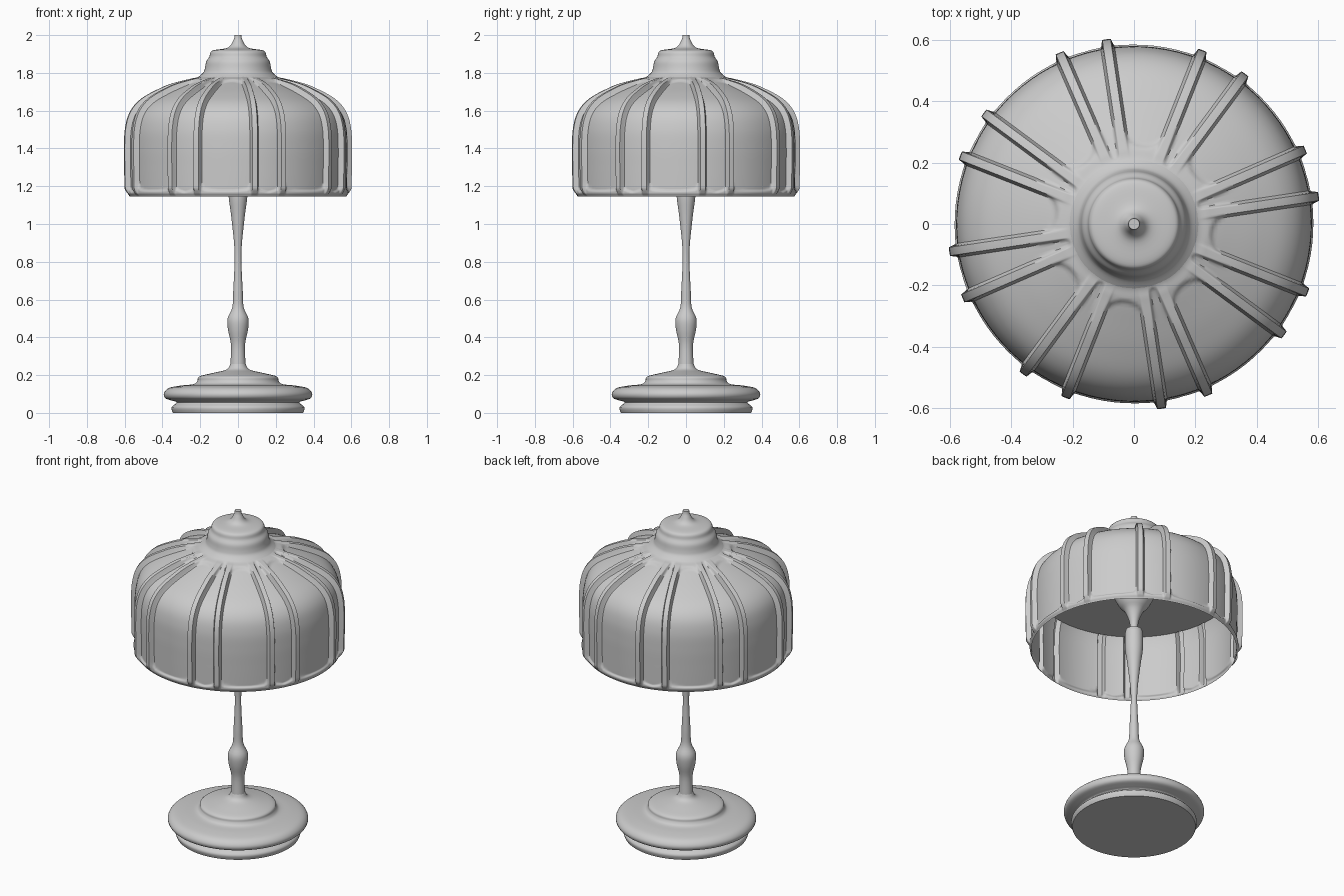
import bpy, bmesh, math
from mathutils import Vector

if "Cube" in bpy.data.objects:
    bpy.data.objects.remove(bpy.data.objects["Cube"])

grey = bpy.data.materials.new("plain grey")
grey.use_nodes = True
colour = (0.6, 0.6, 0.6, 1)
grey.diffuse_color = colour
grey.node_tree.nodes["Principled BSDF"].inputs["Base Color"].default_value = colour


def smooth_path(points, steps):
    """Catmull-Rom curve through (radius, height) points."""
    pts = [Vector(p) for p in points]
    pts = [pts[0]] + pts + [pts[-1]]
    out = []
    for a, b, c, d in zip(pts, pts[1:], pts[2:], pts[3:]):
        for k in range(steps):
            t = k / steps
            out.append(0.5 * (2 * b + (c - a) * t + (2 * a - 5 * b + 4 * c - d) * t * t
                              + (3 * b - a - 3 * c + d) * t ** 3))
    return out + [pts[-1]]


def grid_object(name, rows, angle):
    """Skin closed rings of points into one smooth-shaded object."""
    bm = bmesh.new()
    rings = [[bm.verts.new(p) for p in row] for row in rows]
    for low, high in zip(rings, rings[1:]):
        n = len(low)
        for i in range(n):
            j = (i + 1) % n
            bm.faces.new((low[i], low[j], high[j], high[i]))
    bmesh.ops.remove_doubles(bm, verts=bm.verts, dist=1e-5)
    mesh = bpy.data.meshes.new(name)
    bm.to_mesh(mesh)
    bm.free()
    mesh.materials.append(grey)
    obj = bpy.data.objects.new(name, mesh)
    bpy.context.collection.objects.link(obj)
    bpy.ops.object.select_all(action="DESELECT")
    obj.select_set(True)
    bpy.context.view_layer.objects.active = obj
    bpy.ops.object.shade_smooth_by_angle(angle=math.radians(angle))
    return obj


def lathe(name, points, steps=4, segments=72):
    turns = [math.tau * i / segments for i in range(segments)]
    rows = [[(max(p.x, 0) * math.cos(t), max(p.x, 0) * math.sin(t), p.y) for t in turns]
            for p in smooth_path(points, steps)]
    return grid_object(name, rows, 40)


# Turned foot, with a flat underside
lathe("foot_underside", [(0, 0), (0.345, 0)], 1)
lathe("foot", [(0.345, 0), (0.352, 0.03), (0.325, 0.055), (0.35, 0.065), (0.385, 0.078),
               (0.392, 0.105), (0.365, 0.132), (0.3, 0.145), (0.235, 0.152), (0.215, 0.17),
               (0.205, 0.193), (0.13, 0.212), (0.06, 0.23), (0.04, 0.26)])

# Slender baluster stem
lathe("stem", [(0.04, 0.26), (0.037, 0.36), (0.053, 0.44), (0.055, 0.5), (0.03, 0.56),
               (0.025, 0.65), (0.018, 0.8), (0.021, 0.9), (0.037, 1.05), (0.05, 1.15),
               (0.05, 1.25)])
lathe("stem_top", [(0.05, 1.25), (0.045, 1.27), (0, 1.27)], 1)

# Flared holder and the closing plate inside the shade
lathe("shade_holder", [(0.02, 1.26), (0.025, 1.32), (0.05, 1.39), (0.09, 1.44), (0.14, 1.55)])
lathe("inner_plate", [(0, 1.55), (0.562, 1.55)], 1)

# Stepped cap and finial
lathe("cap", [(0.215, 1.775), (0.185, 1.8), (0.175, 1.825), (0.168, 1.86), (0.152, 1.885),
              (0.145, 1.91), (0.125, 1.921), (0.065, 1.93), (0.04, 1.945), (0.026, 1.97),
              (0.02, 1.985), (0.018, 2.0)])
lathe("finial_tip", [(0.018, 2.0), (0, 2.0)], 1)

# Shade: alternating wide and narrow sunken panels framed by raised ribs
wall = smooth_path([(0.575, 1.145), (0.576, 1.17), (0.577, 1.2), (0.579, 1.3), (0.58, 1.4),
                    (0.575, 1.5), (0.552, 1.58), (0.5, 1.64), (0.41, 1.69), (0.3, 1.737),
                    (0.23, 1.765), (0.2, 1.785)], 7)
lengths = [0]
for a, b in zip(wall, wall[1:]):
    lengths.append(lengths[-1] + (b - a).length)
total = lengths[-1]
RIB = 0.016
edge_offsets = [0, 0.008, 0.013, 0.016, 0.019, 0.023, 0.03, 0.04]


def ramp(x, low, high):
    t = min(max((x - low) / (high - low), 0), 1)
    return t * t * (3 - 2 * t)


def raised(across, along, half, wide):
    """One on the frame, falling to zero inside the rounded panel."""
    low, high = (0.03, total - 0.06) if wide else (0.022, total - 0.02)
    if not wide:
        low += 0.25 * across
    corner = min(0.045 if wide else 0.02, max(half - RIB, 0.001))
    mid, reach = (low + high) / 2, (high - low) / 2
    dx = across - (half - RIB) + corner
    dy = abs(along - mid) - reach + corner
    dist = math.hypot(max(dx, 0), max(dy, 0)) + min(max(dx, dy), 0) - corner
    return ramp(dist, -0.007, 0.004)


rows = []
for k, p in enumerate(wall):
    along = lengths[k]
    tangent = (wall[min(k + 1, len(wall) - 1)] - wall[max(k - 1, 0)]).normalized()
    normal = Vector((tangent.y, -tangent.x))
    row = []
    for sector in range(8):
        for start, span in ((8.5, 15), (23.5, 30)):
            start, half_angle = math.radians(start + 45 * sector), math.radians(span / 2)
            half = half_angle * p.x
            scale = min(1, half / 0.046)
            side = [o * scale for o in edge_offsets]
            inner = [side[-1] + (half - side[-1]) * i / 3 for i in (1, 2, 3)]
            left = side + inner
            places = left + [2 * half - o for o in reversed(left[1:-1])]
            for o in places:
                across = abs(o - half)
                # Ribs stand proud of the frame and sink into the hem and crown
                rib = 1 - ramp(half - across, RIB - 0.003, RIB + 0.006)
                fade = ramp(along, 0.0, 0.05) * (1 - ramp(along, total - 0.2, total))
                crown = 1 - ramp(along, total - 0.05, total)
                lift = raised(across, along, half, span > 20) * 0.009 * crown * ramp(along, 0, 0.02)
                lift += 0.02 * rib * fade
                q = p + normal * lift
                turn = start + o / p.x
                row.append((q.x * math.cos(turn), q.x * math.sin(turn), q.y))
    rows.append(row)
grid_object("shade", rows, 50)
